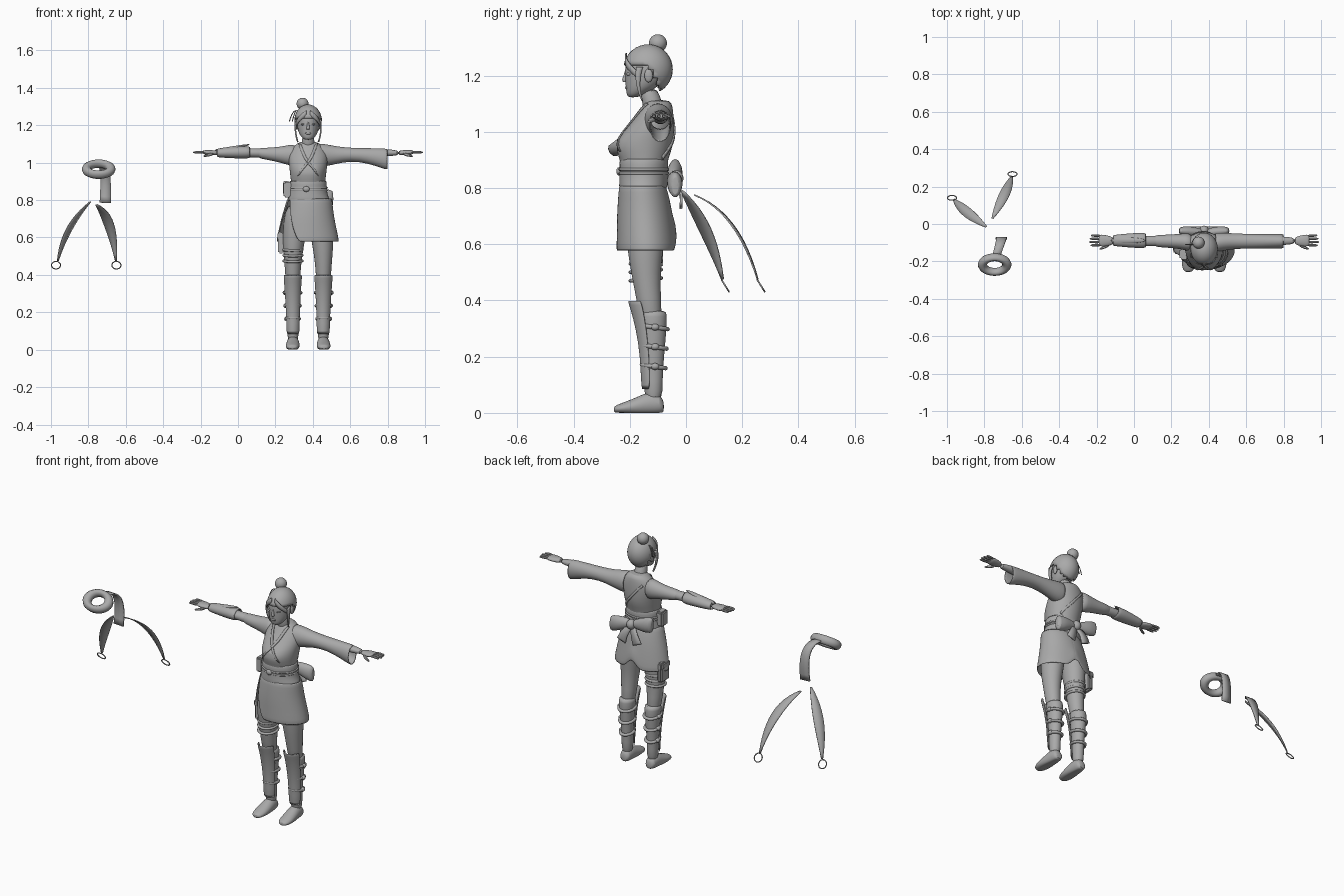
import bpy, bmesh
from math import sin, cos, pi, radians, exp
from mathutils import Vector

default_cube = bpy.data.objects.get("Cube")
if default_cube:
    bpy.data.objects.remove(default_cube)

BODY_X = 0.375
parts = []

grey = bpy.data.materials.new("plain grey")
grey.use_nodes = True
grey.diffuse_color = (0.4, 0.4, 0.4, 1)
grey.node_tree.nodes["Principled BSDF"].inputs["Base Color"].default_value = (0.4, 0.4, 0.4, 1)


def finish(name, bm, smooth=0, thickness=0):
    """Turn a bmesh into a finished object with its modifiers."""
    bmesh.ops.recalc_face_normals(bm, faces=bm.faces)
    mesh = bpy.data.meshes.new(name)
    bm.to_mesh(mesh)
    bm.free()
    obj = bpy.data.objects.new(name, mesh)
    bpy.context.collection.objects.link(obj)
    mesh.materials.append(grey)
    if thickness:
        solid = obj.modifiers.new("thickness", 'SOLIDIFY')
        solid.thickness = thickness
        solid.offset = 0
    if smooth:
        obj.modifiers.new("smooth", 'SUBSURF').levels = smooth
        obj.modifiers["smooth"].render_levels = smooth
    parts.append(obj)
    return obj


def loft(name, axis, stations, side=1, sides=20, arc=None, thickness=0, reshape=None, smooth=1, capped=True):
    """Ellipses (along, u, v, radius_u, radius_v) joined along an axis, in body space."""
    bm = bmesh.new()
    rings = []
    for i, (t, u, v, ru, rv) in enumerate(stations):
        start, end = arc(i / (len(stations) - 1)) if arc else (0, 360)
        steps = sides if not arc else sides + 1
        ring = []
        for k in range(steps):
            a = radians(start + (end - start) * k / sides)
            p, q = u + ru * cos(a), v + rv * sin(a)
            co = {'x': (t, p, q), 'y': (p, t, q), 'z': (p, q, t)}[axis]
            co = Vector((BODY_X + side * co[0], co[1], co[2]))
            ring.append(bm.verts.new(reshape(co) if reshape else co))
        rings.append(ring)
    for low, high in zip(rings, rings[1:]):
        for k in range(sides):
            j = (k + 1) % len(low)
            bm.faces.new((low[k], low[j], high[j], high[k]))
    if capped and not arc and not thickness:
        bm.faces.new(rings[0])
        bm.faces.new(rings[-1])
    return finish(name, bm, smooth, thickness)


def ball(name, centre, radii, keep=None, thickness=0):
    bm = bmesh.new()
    bmesh.ops.create_uvsphere(bm, u_segments=28, v_segments=18, radius=1)
    for v in bm.verts:
        v.co = Vector(centre) + Vector(a * r for a, r in zip(v.co, radii))
    if keep:
        bmesh.ops.delete(bm, geom=[v for v in bm.verts if not keep(v.co)], context='VERTS')
    return finish(name, bm, thickness=thickness)


def box(name, centre, size, bevel=0.008):
    bm = bmesh.new()
    bmesh.ops.create_cube(bm, size=1)
    for v in bm.verts:
        v.co = Vector(centre) + Vector(a * s for a, s in zip(v.co, size))
    bmesh.ops.bevel(bm, geom=bm.edges[:], offset=bevel, segments=2, affect='EDGES')
    return finish(name, bm)


def ring(name, centre, radii, tube, tilt=0):
    """Elliptical torus."""
    bpy.ops.mesh.primitive_torus_add(location=centre, rotation=(radians(tilt), 0, 0), major_radius=radii[0],
                                     minor_radius=tube, major_segments=32, minor_segments=10)
    obj = bpy.context.object
    obj.name = name
    obj.scale.y = radii[1] / radii[0]
    obj.data.materials.append(grey)
    parts.append(obj)
    return obj


def bezier(a, b, c, count=12):
    a, b, c = Vector(a), Vector(b), Vector(c)
    return [a * (1 - t) ** 2 + b * 2 * t * (1 - t) + c * t * t for t in (i / count for i in range(count + 1))]


def strip(name, points, across, width, thickness=0.005, wrap=None):
    """Flat band following points; width is a function of the fraction along it."""
    bm = bmesh.new()
    across = Vector(across).normalized()
    rows = []
    for i, p in enumerate(points):
        half = across * width(i / (len(points) - 1)) / 2
        rows.append([bm.verts.new(p - half), bm.verts.new(p), bm.verts.new(p + half)])
    for a, b in zip(rows, rows[1:]):
        for k in (0, 1):
            bm.faces.new((a[k], a[k + 1], b[k + 1], b[k]))
    obj = finish(name, bm, thickness=thickness)
    if wrap:
        shrink = obj.modifiers.new("wrap", 'SHRINKWRAP')
        shrink.target = wrap
        shrink.offset = 0.003
        obj.modifiers.move(1, 0)
    return obj


# Torso with the bust pushed out at the front
def bust(co):
    if co.y < -0.15:
        for s in (-1, 1):
            away = ((co.x - BODY_X - s * 0.045) ** 2 + (co.z - 0.955) ** 2) / 0.0022
            co.y -= 0.02 * exp(-away)
    return co


torso = loft("torso", 'z', [
    (0.76, 0, -.145, .11, .08), (0.83, 0, -.15, .09, .077), (0.89, 0, -.148, .09, .08),
    (0.93, 0, -.144, .096, .092), (0.97, 0, -.138, .1, .095), (1.02, 0, -.122, .106, .08),
    (1.06, 0, -.11, .1, .066), (1.09, 0, -.102, .075, .054), (1.115, 0, -.1, .045, .045)], sides=32, reshape=bust)
loft("neck", 'z', [(1.06, 0, -.11, .042, .04), (1.1, 0, -.12, .033, .034), (1.16, 0, -.135, .033, .036)])

# Collar bands and the strap across the back
for s, name in ((1, "left_collar"), (-1, "right_collar")):
    strip(name, bezier((BODY_X + s * .045, -.14, 1.1), (BODY_X + s * .03, -.25, 1.04), (BODY_X - s * .06, -.25, .93)),
          (1, 0, .6 * s), lambda f: 0.024, wrap=torso)
strip("back_strap", bezier((BODY_X - .07, -.03, 1.07), (BODY_X, 0, 1), (BODY_X + .09, -.06, .9)),
      (1, 0, 1), lambda f: 0.014, wrap=torso)

# Waist sash, cords and bow
loft("waist_sash", 'z', [(.795, .005, -.153, .112, .082), (.82, 0, -.152, .102, .082), (.86, 0, -.15, .096, .082),
                         (.905, 0, -.15, .096, .084)], sides=28, thickness=0.008)
for z in (.852, .866):
    ring("waist_cord", (BODY_X, -.15, z), (.1, .086), .005)
ball("cord_knot", (BODY_X - .01, -.238, .859), (.018, .01, .015))
for s in (-1, 1):
    loft("bow_loop", 'x', [(0, -.045, .835, .018, .018), (.03, -.045, .836 - s * .006, .022, .028),
                           (.08, -.04, .835 - s * .016, .03, .042), (.125, -.038, .835 - s * .026, .024, .046),
                           (.135, -.038, .835 - s * .028, .012, .036)], side=s)
    strip("bow_tail", bezier((BODY_X, -.05, .83), (BODY_X + s * .03, -.01, .8), (BODY_X + s * .05, -.018, .735)),
          (1, 0, s * .4), lambda f: 0.025 + 0.03 * f, thickness=.009)
ball("bow_knot", (BODY_X, -.035, .835), (.025, .026, .028))


# Skirt: a wrapped panel with a slanted slit and a flared rear panel
def raised_hem(co):
    if co.y > -0.12 and co.z < 0.65:
        co.z += 0.05 * exp(-((co.x - BODY_X) / 0.035) ** 2)
    return co


hips = [(.81, .01, -.155, .115, .08), (.76, .005, -.15, .124, .089), (.7, 0, -.147, .137, .096),
        (.63, 0, -.142, .152, .101), (.575, 0, -.14, .163, .105)]
loft("skirt_wrap", 'z', hips, sides=32, arc=lambda f: (202 + 50 * f, 452), thickness=.007, reshape=raised_hem)
loft("skirt_rear", 'z', [(z, x, y, rx * 1.03, ry) for z, x, y, rx, ry in hips], sides=16,
     arc=lambda f: (85, 202 - 22 * f), thickness=.007, reshape=raised_hem)

for s in (-1, 1):
    # Legs, boots and feet
    loft("leg", 'z', [(.79, .055, -.145, .06, .07), (.68, .068, -.145, .066, .075), (.58, .077, -.145, .06, .064),
                      (.5, .081, -.143, .049, .053), (.42, .082, -.135, .042, .045), (.3, .082, -.12, .035, .038)], s)
    loft("boot", 'z', [(.365, .082, -.117, .041, .046), (.35, .082, -.117, .044, .05), (.29, .082, -.116, .04, .047),
                       (.2, .081, -.116, .033, .038), (.11, .081, -.116, .029, .032), (.04, .081, -.116, .032, .034)], s)
    loft("foot", 'y', [(-.078, .081, .02, .018, .018), (-.09, .081, .03, .031, .034), (-.13, .081, .034, .034, .044),
                       (-.17, .082, .024, .037, .034), (-.215, .084, .018, .038, .022), (-.248, .084, .014, .028, .014),
                       (-.257, .084, .012, .014, .009)], s,
         reshape=lambda co: Vector((co.x, co.y, max(co.z, 0))))
    # Shin plate and its straps
    loft("shin_guard", 'z', [(.4, .082, -.145, .05, .06), (.37, .082, -.138, .047, .056), (.3, .082, -.128, .042, .047),
                             (.2, .081, -.12, .036, .039), (.08, .081, -.118, .034, .038)], s, sides=14,
         arc=lambda f: (195, 345), thickness=.007)
    for z, r in ((.305, .043), (.235, .039), (.165, .035)):
        ring("boot_strap", (BODY_X + s * .081, -.115, z), (r, r + .006), .008, tilt=-8)
        ball("strap_knot", (BODY_X + s * (.081 + r), -.11, z), (.012, .015, .012))

# Right thigh wraps and pouches
for z in (.475, .505, .535):
    ring("thigh_wrap", (BODY_X - .081, -.143, z), (.05, .054), .007, tilt=5)
box("thigh_pouch", (BODY_X - .145, -.12, .57), (.03, .075, .11))
box("thigh_pouch_flap", (BODY_X - .149, -.12, .61), (.032, .08, .04))
box("hip_pouch", (BODY_X - .108, -.16, .855), (.045, .06, .085))

# Left arm with a wide sleeve, right arm with a forearm guard
loft("left_sleeve", 'x', [(.06, -.1, 1.04, .05, .06), (.1, -.095, 1.04, .046, .056), (.15, -.092, 1.04, .04, .044),
                          (.23, -.092, 1.044, .036, .032), (.32, -.092, 1.037, .035, .038), (.39, -.092, 1.024, .036, .05),
                          (.425, -.092, 1.018, .036, .054)], thickness=.006)
loft("right_sleeve", 'x', [(.06, -.1, 1.04, .05, .06), (.1, -.095, 1.04, .046, .056), (.15, -.092, 1.043, .038, .042),
                           (.22, -.092, 1.047, .034, .032), (.28, -.09, 1.053, .031, .027)], side=-1)
loft("forearm_guard", 'x', [(.31, -.088, 1.055, .036, .028), (.35, -.088, 1.056, .038, .031),
                            (.42, -.088, 1.054, .032, .026), (.49, -.088, 1.052, .026, .02)], side=-1, thickness=.008)
loft("guard_fin", 'x', [(.31, -.088, 1.098, .004, .003), (.36, -.088, 1.086, .016, .009),
                        (.46, -.088, 1.07, .018, .009), (.5, -.088, 1.066, .01, .006)], side=-1)
for s in (-1, 1):
    loft("forearm", 'x', [(.2, -.092, 1.05, .03, .027), (.33, -.09, 1.054, .028, .025), (.42, -.09, 1.053, .023, .019),
                          (.49, -.09, 1.052, .018, .014)], s)
    loft("hand", 'x', [(.48, -.09, 1.052, .018, .013), (.515, -.09, 1.053, .029, .014),
                       (.55, -.088, 1.055, .033, .013), (.565, -.088, 1.056, .028, .008)], s)
    for k in range(4):
        y = -.113 + k * .0165
        tip = .62 - .008 * abs(k - 1.3)
        loft("finger", 'x', [(.55, y, 1.056, .008, .008), (.59, y * 1.04 + .004, 1.057, .0075, .0075),
                             (tip, y * 1.08 + .008, 1.054, .005, .005)], s, sides=8)
    loft("thumb", 'x', [(.505, -.11, 1.048, .011, .01), (.535, -.126, 1.04, .009, .009),
                        (.562, -.134, 1.034, .005, .005)], s, sides=8)

# Head, face and ears
loft("head", 'z', [(1.122, 0, -.19, .018, .016), (1.135, 0, -.176, .036, .036), (1.16, 0, -.157, .052, .058),
                   (1.2, 0, -.142, .06, .075), (1.24, 0, -.138, .062, .08), (1.275, 0, -.138, .05, .065),
                   (1.29, 0, -.138, .025, .035)], sides=24)
loft("nose", 'z', [(1.176, 0, -.216, .009, .008), (1.184, 0, -.217, .01, .013), (1.2, 0, -.214, .006, .008),
                   (1.222, 0, -.212, .005, .005)], sides=10)
ball("lips", (BODY_X, -.209, 1.157), (.016, .008, .007))
for s in (-1, 1):
    ball("eye", (BODY_X + s * .026, -.203, 1.205), (.012, .009, .006))
    ball("ear", (BODY_X + s * .064, -.133, 1.2), (.008, .015, .024))

# Hair cap, bun, fringe, side locks and loose wisps
ball("hair_cap", (BODY_X, -.135, 1.222), (.071, .085, .086), thickness=.006,
     keep=lambda co: co.z > 1.235 or co.y > -.13 + (1.2 - co.z) * .6)
ball("bun", (BODY_X - .03, -.1, 1.315), (.032, .032, .032))
ring("bun_tie", (BODY_X - .024, -.105, 1.296), (.02, .02), .006)
for s in (-1, 1):
    strip("fringe", bezier((BODY_X + s * .01, -.212, 1.262), (BODY_X + s * .05, -.225, 1.245),
                           (BODY_X + s * .066, -.168, 1.2)), (0, 0, 1), lambda f: .035 - .012 * f)
    strip("side_lock", bezier((BODY_X + s * .066, -.165, 1.23), (BODY_X + s * .075, -.18, 1.17),
                              (BODY_X + s * .055, -.155, 1.11)), (0, 1, 0), lambda f: .024 - .02 * f, thickness=.008)
for dx in (0, .015):
    strip("hair_wisp", bezier((BODY_X - .06, -.11, 1.28), (BODY_X - .085 + dx, -.11, 1.28),
                              (BODY_X - .1 + dx, -.11, 1.22)), (1, .3, 0), lambda f: .005, thickness=.003)

# Loose scarf beside the figure
ring("scarf_loop", (-.745, -.217, .965), (.065, .049), .025, tilt=37)
strip("scarf_tail", bezier((-.735, -.17, .99), (-.7, -.05, 1), (-.71, -.078, .785)),
      (1, 0, -.05), lambda f: .045 + .015 * f, thickness=.008)


# Two loose ribbons ending in rings
def leaf(f):
    return .01 + .045 * sin(pi * f ** .9)


strip("near_ribbon", bezier((-.79, -.015, .79), (-.922, .08, .667), (-.963, .13, .475)), (.65, .75, .1), leaf)
strip("far_ribbon", bezier((-.757, .03, .775), (-.676, .185, .715), (-.652, .255, .475)), (.97, -.2, .1), leaf)
for x, y in ((-.973, .14), (-.65, .267)):
    ring("ribbon_ring", (x, y, .452), (.024, .024), .003, tilt=-58)

# Soft shading with crisp edges
bpy.ops.object.select_all(action='DESELECT')
for obj in parts:
    obj.select_set(True)
    bpy.context.view_layer.objects.active = obj
bpy.ops.object.shade_smooth_by_angle(angle=radians(40))
